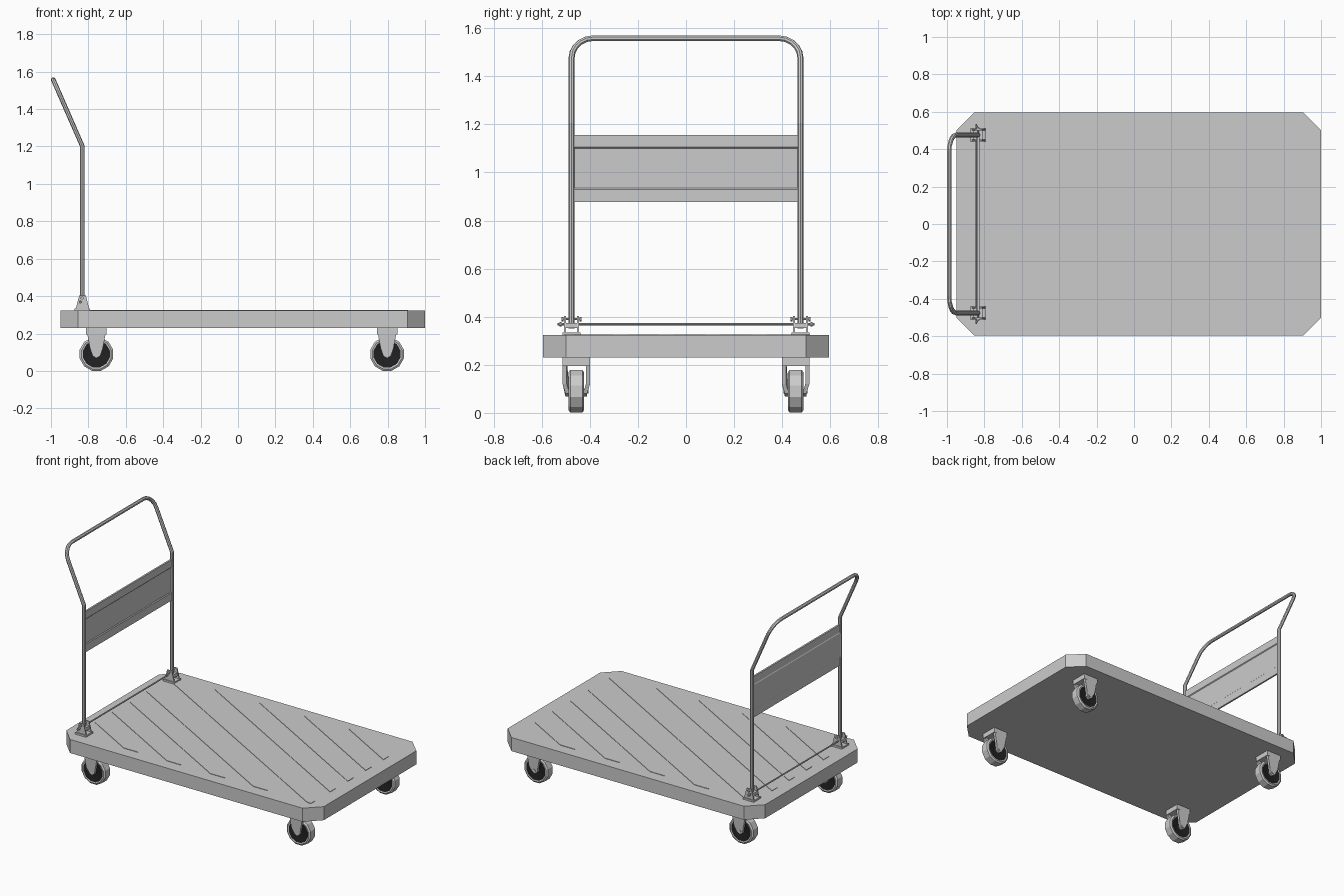
import bpy, bmesh
from math import sin, cos, pi, radians
from mathutils import Vector

if "Cube" in bpy.data.objects:
    bpy.data.objects.remove(bpy.data.objects["Cube"])


def finish(name, bm, smooth=False):
    bmesh.ops.recalc_face_normals(bm, faces=bm.faces)
    me = bpy.data.meshes.new(name)
    bm.to_mesh(me)
    bm.free()
    ob = bpy.data.objects.new(name, me)
    bpy.context.collection.objects.link(ob)
    for p in me.polygons:
        p.use_smooth = smooth
    return ob


def prism(bm, pts, axis, a, b):
    """Extrude a 2D outline along an axis: 'y' takes (x, z), 'z' takes (x, y)."""
    def co(p, d):
        return (p[0], d, p[1]) if axis == 'y' else (p[0], p[1], d)
    lo = [bm.verts.new(co(p, a)) for p in pts]
    hi = [bm.verts.new(co(p, b)) for p in pts]
    bm.faces.new(lo)
    bm.faces.new(hi)
    for i in range(len(pts)):
        j = (i + 1) % len(pts)
        bm.faces.new((lo[i], lo[j], hi[j], hi[i]))


def box(bm, x0, x1, y0, y1, z0, z1):
    prism(bm, [(x0, y0), (x1, y0), (x1, y1), (x0, y1)], 'z', z0, z1)


def rod(bm, x, z, y0, y1, r, n=8):
    prism(bm, [(x + r * cos(2 * pi * (i + .5) / n), z + r * sin(2 * pi * (i + .5) / n))
               for i in range(n)], 'y', y0, y1)


dark = bpy.data.materials.new("dark_hub")
dark.diffuse_color = (0.015, 0.015, 0.015, 1)
dark.use_nodes = True
dark.node_tree.nodes["Principled BSDF"].inputs["Base Color"].default_value = dark.diffuse_color

# Deck with clipped corners
TOP, BOT = 0.323, 0.23
bm = bmesh.new()
prism(bm, [(-.95, -.5), (-.855, -.595), (.905, -.595), (1, -.5),
           (1, .5), (.905, .595), (-.855, .595), (-.95, .5)], 'z', BOT, TOP)
finish("deck", bm)

# Diagonal grip strips, clipped to the inner rectangle of the deck
bm = bmesh.new()
S, HW = 0.567, 0.031
for c in (-.767, -.582, -.395, -.211, .02, .243, .434, .627, .819):
    strip = bmesh.new()
    prism(strip, [(-2, c + 2 * S - HW), (2, c - 2 * S - HW),
                  (2, c - 2 * S + HW), (-2, c + 2 * S + HW)], 'z', TOP - .004, TOP + .003)
    for co, no in (((-.87, 0, 0), (-1, 0, 0)), ((.91, 0, 0), (1, 0, 0)),
                   ((0, -.51, 0), (0, -1, 0)), ((0, .515, 0), (0, 1, 0))):
        bmesh.ops.bisect_plane(strip, geom=strip.verts[:] + strip.edges[:] + strip.faces[:],
                               plane_co=co, plane_no=no, clear_outer=True)
        bmesh.ops.holes_fill(strip, edges=[e for e in strip.edges if e.is_boundary])
    tmp = bpy.data.meshes.new("tmp")
    strip.to_mesh(tmp)
    strip.free()
    bm.from_mesh(tmp)
    bpy.data.meshes.remove(tmp)
finish("grip_strips", bm)

# Bent tube handle
HX, HY, R = -.833, .476, .0125
bend = Vector((HX, 0, 1.203))
crown = Vector((-.988, 0, 1.558))
up = (crown - bend).normalized()
rad = .09
half = [Vector((HX, HY, .35)), Vector((HX, HY, 1.203))]
for i in range(6):
    a = radians(90) * i / 5
    p = crown - up * (rad - rad * sin(a))
    half.append(Vector((p.x, HY - rad + rad * cos(a), p.z)))
path = half + [Vector((p.x, -p.y, p.z)) for p in reversed(half)]
cu = bpy.data.curves.new("handle_path", 'CURVE')
cu.dimensions = '3D'
cu.bevel_depth, cu.bevel_resolution, cu.use_fill_caps = R, 2, True
sp = cu.splines.new('POLY')
sp.points.add(len(path) - 1)
for pt, p in zip(sp.points, path):
    pt.co = (*p, 1)
tmp = bpy.data.objects.new("handle_path", cu)
bpy.context.collection.objects.link(tmp)
me = bpy.data.meshes.new_from_object(tmp.evaluated_get(bpy.context.evaluated_depsgraph_get()))
bpy.data.objects.remove(tmp)
me.name = "handle"
handle = bpy.data.objects.new("handle", me)
bpy.context.collection.objects.link(handle)
for p in me.polygons:
    p.use_smooth = False

# Back panel with a shallow recessed middle band
bm = bmesh.new()
x = HX
prism(bm, [(x - .006, .877), (x + .006, .877), (x + .006, .93), (x + .001, .935),
           (x + .001, 1.1), (x + .006, 1.105), (x + .006, 1.156), (x - .006, 1.156),
           (x - .006, 1.105), (x - .009, 1.1), (x - .009, .935), (x - .006, .93)],
      'y', -.466, .466)
finish("back_panel", bm)

# Handle brackets and bolts, one at each side
for s, side in ((-1, "left"), (1, "right")):
    bm = bmesh.new()
    y = s * HY
    for d in (-.027, .027):
        prism(bm, [(x - .037, TOP), (x + .04, TOP), (x + .02, .403), (x - .016, .403)],
              'y', y + d - .004, y + d + .004)
    box(bm, x - .04, x + .042, y - .038, y + .038, TOP, TOP + .012)
    box(bm, x - .025, x + .025, y - .024, y + .024, .352, .374)
    finish(side + "_handle_bracket", bm)
    bm = bmesh.new()
    rod(bm, x, .39, y - .042, y + .042, .005)
    for d in (-.037, .037):
        rod(bm, x, .39, y + d - .004, y + d + .004, .009, 6)
    finish(side + "_bracket_bolt", bm)

# Release rod with end nuts
bm = bmesh.new()
rod(bm, -.843, .369, -.535, .535, .005)
for s in (-1, 1):
    rod(bm, -.843, .369, s * .518, s * .526, .009, 6)
finish("cross_rod", bm)


def caster(name, cx, cy):
    # Fork: top block and two side plates bent in at the foot
    bm = bmesh.new()
    box(bm, cx - .055, cx + .055, cy - .057, cy + .057, .196, BOT)
    outline = [(-.055, .229), (-.034, .12), (-.02, .08), (0, .068),
               (.02, .08), (.034, .12), (.055, .229)]
    for s in (-1, 1):
        k = len(bm.verts)
        prism(bm, [(cx + px, pz) for px, pz in outline], 'y', cy + s * .04, cy + s * .057)
        bm.verts.ensure_lookup_table()
        for v in bm.verts[k:]:
            if v.co.z < .1:
                v.co.y -= s * .012
    finish(name + "_fork", bm)

    # Wheel: twelve-sided tread with dark recessed sides
    n, cz = 12, .09
    prof = [(.022, -.024), (.074, -.03), (.082, -.032), (.0925, -.025),
            (.0925, .025), (.082, .032), (.074, .03), (.022, .024)]
    bm = bmesh.new()
    rings = []
    for r, dy in prof:
        rings.append([bm.verts.new((cx + r * sin(2 * pi * (i + .5) / n), cy + dy,
                                    cz + r * cos(2 * pi * (i + .5) / n))) for i in range(n)])
    for k in range(len(rings) - 1):
        for i in range(n):
            j = (i + 1) % n
            f = bm.faces.new((rings[k][i], rings[k][j], rings[k + 1][j], rings[k + 1][i]))
            f.material_index = int(k in (0, 6))
    for ring in (rings[0], rings[-1]):
        bm.faces.new(ring).material_index = 1
    ob = finish(name + "_wheel", bm)
    ob.data.materials.append(None)
    ob.data.materials.append(dark)

    # Axle
    bm = bmesh.new()
    rod(bm, cx, cz, cy - .05, cy + .05, .01)
    finish(name + "_axle", bm)


for cx, end in ((-.757, "handle_end"), (.797, "far_end")):
    for cy, side in ((-.456, "front"), (.456, "back")):
        caster(f"{side}_{end}_caster", cx, cy)
